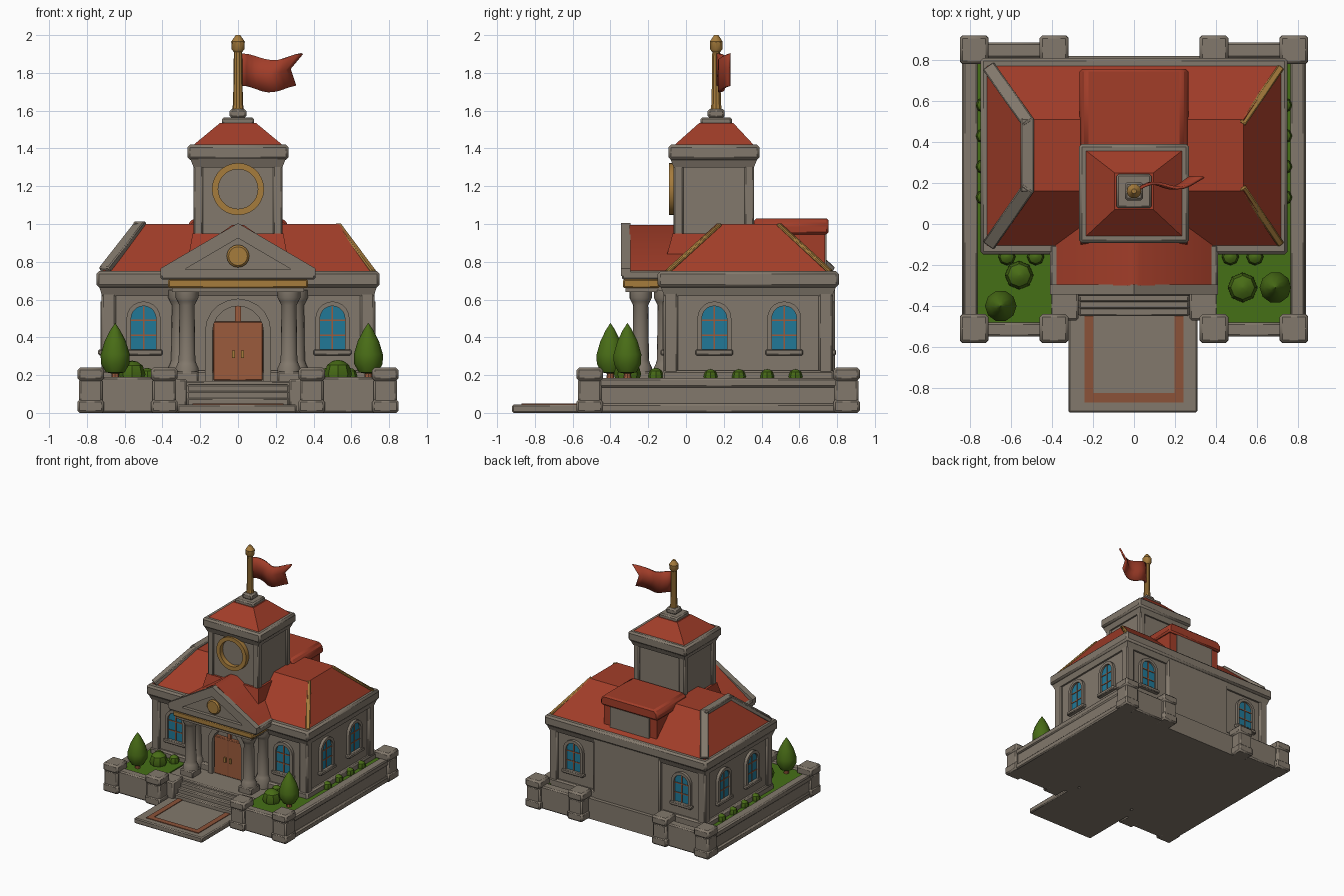
import bpy, bmesh, math
from mathutils import Matrix, Vector


def material(name, r, g, b):
    m = bpy.data.materials.new(name)
    m.diffuse_color = (r, g, b, 1)
    return m


STONE = material("grey stone", 0.225, 0.19, 0.15)
RED = material("roof red", 0.36, 0.047, 0.022)
GRASS = material("grass green", 0.06, 0.16, 0.008)
LEAF = material("leaf green", 0.065, 0.15, 0.008)
BLUE = material("window blue", 0.015, 0.19, 0.31)
GOLD = material("gold", 0.38, 0.2, 0.045)
WOOD = material("door brown", 0.33, 0.105, 0.045)
BRICK = material("border brown", 0.26, 0.085, 0.04)


def make(name, bm, mat, bevel=0, M=None, angle=35):
    bmesh.ops.recalc_face_normals(bm, faces=bm.faces)
    if M:
        bm.transform(M)
    me = bpy.data.meshes.new(name)
    bm.to_mesh(me)
    bm.free()
    me.materials.append(mat)
    me.shade_smooth()
    me.set_sharp_from_angle(angle=math.radians(angle))
    ob = bpy.data.objects.new(name, me)
    bpy.context.collection.objects.link(ob)
    if bevel:
        b = ob.modifiers.new("soft edges", 'BEVEL')
        b.width, b.segments = bevel, 1
    return ob


def loft(name, loops, mat, bevel=0, M=None, cyclic=False):
    """Skin equal-length point loops; cap the ends unless cyclic."""
    bm = bmesh.new()
    vs = [[bm.verts.new(p) for p in lp] for lp in loops]
    n = len(vs[0])
    pairs = list(zip(vs, vs[1:])) + ([(vs[-1], vs[0])] if cyclic else [])
    for a, b in pairs:
        for i in range(n):
            bm.faces.new((a[i], a[(i + 1) % n], b[(i + 1) % n], b[i]))
    if not cyclic:
        bm.faces.new(vs[0])
        bm.faces.new(vs[-1])
    return make(name, bm, mat, bevel, M)


def rect(x0, x1, y0, y1, z):
    return [(x0, y0, z), (x1, y0, z), (x1, y1, z), (x0, y1, z)]


def frustum(name, r0, z0, r1, z1, mat, bevel=0, M=None):
    return loft(name, [rect(*r0, z0), rect(*r1, z1)], mat, bevel, M)


def box(name, x0, x1, y0, y1, z0, z1, mat=STONE, bevel=0, M=None):
    return frustum(name, (x0, x1, y0, y1), z0, (x0, x1, y0, y1), z1, mat, bevel, M)


def prism(name, pts, y0, y1, mat, bevel=0, M=None):
    return loft(name, [[(x, y, z) for x, z in pts] for y in (y0, y1)], mat, bevel, M)


def frame(name, outer, inner, y0, y1, mat, M=None):
    loops = [[(x, y, z) for x, z in pts] for pts, y in
             ((outer, y1), (outer, y0), (inner, y0), (inner, y1))]
    return loft(name, loops, mat, 0, M, cyclic=True)


def lathe(name, profile, n, loc, mat):
    loops = [[(max(r, 0.001) * math.cos(2 * math.pi * i / n),
               max(r, 0.001) * math.sin(2 * math.pi * i / n), z) for i in range(n)] for r, z in profile]
    return loft(name, loops, mat, 0, Matrix.Translation(loc))


def beam(name, p, q, w, h, mat):
    p, q = Vector(p), Vector(q)
    d = q - p
    M = Matrix.Translation((p + q) / 2) @ d.to_track_quat('X', 'Z').to_matrix().to_4x4()
    s = d.length / 2 + 0.015
    return box(name, -s, s, -w / 2, w / 2, -h / 2, h / 2, mat, 0.006, M)


def arch(w, z0, zs, n=10):
    return [(-w, z0), (w, z0)] + [(w * math.cos(math.pi * i / n), zs + w * math.sin(math.pi * i / n))
                                  for i in range(n + 1)]


def circle(r, cz, n=28):
    return [(r * math.cos(2 * math.pi * i / n), cz + r * math.sin(2 * math.pi * i / n)) for i in range(n)]


# Ground platform, porch, steps and path
box("platform", -0.78, 0.78, -0.12, 0.82, 0, 0.17)
box("porch_floor", -0.36, 0.36, -0.35, -0.1, 0, 0.17, STONE, 0.008)
for i in range(3):
    box("step", -0.27, 0.27, -0.45 + 0.035 * i, -0.3, 0, 0.08 + 0.035 * i, STONE, 0.008)
box("path", -0.32, 0.31, -0.92, -0.36, 0, 0.045, STONE, 0.008)
for s in (-1, 1):
    box("path_border_side", s * 0.22 - 0.022, s * 0.22 + 0.022, -0.87, -0.45, 0.04, 0.05, BRICK)
box("path_border_front", -0.242, 0.242, -0.87, -0.825, 0.04, 0.0505, BRICK)

# Gardens, low walls and posts, mirrored left and right
for s in (-1, 1):
    def sbox(name, a, b, *rest):
        box(name, min(s * a, s * b), max(s * a, s * b), *rest)
    sbox("garden_bed", 0.34, 0.78, -0.5, -0.1, 0, 0.17)
    sbox("garden_grass", 0.40, 0.78, -0.5, -0.1, 0.168, 0.178, GRASS)
    sbox("side_grass", 0.70, 0.78, -0.1, 0.8, 0.168, 0.178, GRASS)
    sbox("stair_wall", 0.27, 0.41, -0.47, -0.33, 0, 0.18, STONE, 0.01)
    sbox("side_wall", 0.765, 0.825, -0.5, 0.85, 0, 0.17, STONE, 0.01)
    sbox("side_wall_cap", 0.76, 0.835, -0.5, 0.85, 0.135, 0.185, STONE, 0.01)
    sbox("side_wall_foot", 0.76, 0.84, -0.5, 0.85, 0, 0.05, STONE, 0.01)
    for y0, y1, nm in ((-0.55, -0.48, "front"), (0.81, 0.885, "back")):
        sbox(nm + "_wall", 0.44, 0.73, y0, y1, 0, 0.19, STONE, 0.01)
    for y in (-0.51, 0.85):
        for x in (0.39, 0.78):
            sbox("post", x - 0.063, x + 0.063, y - 0.063, y + 0.063, 0, 0.18, STONE, 0.012)
            sbox("post_cap", x - 0.07, x + 0.07, y - 0.07, y + 0.07, 0.17, 0.24, STONE, 0.014)
            sbox("post_foot", x - 0.07, x + 0.07, y - 0.07, y + 0.07, 0, 0.07, STONE, 0.012)

# Main hall with corner pilasters and cornice
box("hall", -0.705, 0.705, -0.10, 0.76, 0.1, 0.72)
box("hall_plinth", -0.73, 0.73, -0.125, 0.785, 0.1, 0.225, STONE, 0.012)
for x in (-0.685, 0.685):
    for y in (-0.08, 0.74):
        box("corner_pilaster", x - 0.038, x + 0.038, y - 0.038, y + 0.038, 0.17, 0.7, STONE, 0.01)
frustum("cornice_lower", (-0.72, 0.72, -0.115, 0.775), 0.62, (-0.735, 0.735, -0.135, 0.795), 0.67, STONE)
box("cornice", -0.75, 0.75, -0.15, 0.81, 0.665, 0.75, STONE, 0.015)
box("back_panel", -0.31, 0.31, 0.74, 0.79, 0, 0.68, STONE, 0.012)

# Hipped roof and hip trims
frustum("hall_roof", (-0.72, 0.72, -0.11, 0.775), 0.745, (-0.535, 0.535, 0.16, 0.51), 1.0, RED)
left = [(-0.70, -0.09, 0.765), (-0.52, 0.17, 0.995), (-0.52, 0.5, 0.995), (-0.70, 0.755, 0.765)]
for p, q in zip(left, left[1:]):
    beam("left_roof_trim", p, q, 0.065, 0.035, STONE)
for y0, y1 in ((-0.09, 0.17), (0.755, 0.5)):
    beam("right_roof_trim", (0.71, y0, 0.755), (0.535, y1, 0.99), 0.035, 0.02, GOLD)

# Back dormer
box("dormer", -0.245, 0.245, 0.38, 0.735, 0.76, 0.97, RED)
prism("dormer_roof", [(-0.265, 0.945), (0.265, 0.945), (0.265, 1.0), (0.235, 1.03), (-0.235, 1.03), (-0.265, 1.0)],
      0.36, 0.755, RED, 0.012)
box("dormer_panel", -0.18, 0.18, 0.7, 0.745, 0.75, 0.945)

# Portico: entablature, pediment, roof, columns
box("portico_beam", -0.35, 0.35, -0.32, -0.1, 0.64, 0.69)
box("gold_band", -0.37, 0.37, -0.333, -0.14, 0.66, 0.708, GOLD, 0.008)
box("portico_cornice", -0.41, 0.41, -0.34, -0.1, 0.705, 0.755, STONE, 0.01)
prism("portico_roof", [(-0.385, 0.75), (0.385, 0.75), (0.03, 0.995), (-0.03, 0.995)], -0.30, 0.12, RED)
prism("pediment_face", [(-0.36, 0.75), (0.36, 0.75), (0, 0.97)], -0.315, -0.29, STONE)
frame("pediment_frame", [(-0.41, 0.725), (0.41, 0.725), (0.41, 0.765), (0, 1.005), (-0.41, 0.765)],
      [(-0.28, 0.758), (0.28, 0.758), (0.27, 0.767), (0, 0.925), (-0.27, 0.767)], -0.343, -0.295, STONE)
prism("pediment_medallion", circle(0.06, 0.83, 16), -0.335, -0.3, GOLD, 0.01)
column = [(0.06, 0.17), (0.06, 0.24), (0.05, 0.26), (0.044, 0.28), (0.04, 0.57), (0.05, 0.59), (0.06, 0.61), (0.06, 0.65)]
for s in (-1, 1):
    lathe("column", column, 16, (s * 0.27, -0.24, 0), STONE)
    box("column_base", s * 0.27 - 0.06, s * 0.27 + 0.06, -0.3, -0.18, 0.16, 0.22, STONE, 0.008)
    lathe("wall_column", column, 16, (s * 0.31, -0.11, 0), STONE)

# Doorway
frame("door_arch", arch(0.175, 0.17, 0.43), arch(0.135, 0.17, 0.43), -0.15, -0.09, STONE)
box("door", -0.132, 0.132, -0.13, -0.09, 0.17, 0.485, WOOD, 0.006)
box("door_seam", -0.004, 0.004, -0.133, -0.125, 0.18, 0.475, BRICK)
box("fanlight_bar", -0.015, 0.015, -0.12, -0.09, 0.48, 0.57, WOOD)
for x in (-0.025, 0.025):
    box("door_handle", x - 0.008, x + 0.008, -0.142, -0.125, 0.29, 0.33, GOLD)

# Arched windows on all four sides
for x, y, turn in ((-0.5, -0.10, 0), (0.5, -0.10, 0), (-0.5, 0.76, 180), (0.5, 0.76, 180),
                   (0.705, 0.15, 90), (0.705, 0.52, 90), (-0.705, 0.15, -90), (-0.705, 0.52, -90)):
    M = Matrix.Translation((x, y, 0)) @ Matrix.Rotation(math.radians(turn), 4, 'Z')
    prism("window_glass", arch(0.068, 0.33, 0.5), -0.008, 0.001, BLUE, 0, M)
    frame("window_frame", arch(0.09, 0.32, 0.5), arch(0.066, 0.335, 0.5), -0.024, 0.005, STONE, M)
    box("window_sill", -0.1, 0.1, -0.035, 0.005, 0.305, 0.335, STONE, 0.006, M)
    box("window_bar_upright", -0.004, 0.004, -0.013, -0.005, 0.335, 0.562, WOOD, 0, M)
    for z in (0.41, 0.49):
        box("window_bar_cross", -0.066, 0.066, -0.0125, -0.005, z - 0.004, z + 0.004, WOOD, 0, M)

# Clock tower
frustum("tower_skirt", (-0.26, 0.26, -0.10, 0.39), 0.84, (-0.24, 0.24, -0.07, 0.365), 0.95, RED)
box("tower", -0.222, 0.222, -0.052, 0.347, 0.85, 1.36)
for x in (-0.21, 0.21):
    for y in (-0.04, 0.335):
        box("tower_pilaster", x - 0.026, x + 0.026, y - 0.026, y + 0.026, 0.9, 1.36, STONE, 0.008)
frustum("tower_moulding", (-0.235, 0.235, -0.065, 0.36), 1.3, (-0.255, 0.255, -0.085, 0.38), 1.35, STONE)
box("tower_cornice", -0.268, 0.268, -0.093, 0.39, 1.34, 1.42, STONE, 0.014)
frustum("tower_roof", (-0.24, 0.24, -0.065, 0.362), 1.415, (-0.095, 0.095, 0.07, 0.25), 1.535, RED)
frame("clock_ring", circle(0.138, 1.185), circle(0.105, 1.185), -0.09, -0.045, GOLD)
box("roof_cap", -0.085, 0.085, 0.077, 0.243, 1.525, 1.565, STONE, 0.01)
box("pole_socket", -0.045, 0.045, 0.115, 0.205, 1.56, 1.61, STONE, 0.012)

# Flagpole and swallow-tailed flag
lathe("flagpole", [(0.032, 1.6), (0.026, 1.64), (0.022, 1.91), (0.034, 1.925), (0.036, 1.965), (0.012, 2.0)],
      10, (0, 0.16, 0), GOLD)
bm = bmesh.new()
cols = []
for i in range(11):
    t = i / 10
    y = 0.165 + 0.05 * t + 0.022 * math.sin(t * 7)
    lift = 0.018 * math.sin(t * 6 + 1.5)
    cols.append([bm.verts.new((0.015 + w * t, y, z + lift)) for w, z in
                 ((0.325, 1.885), (0.26, 1.805), (0.29, 1.715))])
for a, b in zip(cols, cols[1:]):
    for j in range(2):
        bm.faces.new((a[j], b[j], b[j + 1], a[j + 1]))
flag = make("flag", bm, RED, angle=60)
thick = flag.modifiers.new("thickness", 'SOLIDIFY')
thick.thickness, thick.offset = 0.014, 0

# Trees and bushes
for x, y in ((-0.65, -0.40), (0.69, -0.31)):
    lathe("tree_trunk", [(0.022, 0.17), (0.016, 0.24)], 8, (x, y, 0), WOOD)
    lathe("tree_crown", [(0.0, 0.205), (0.05, 0.215), (0.076, 0.26), (0.077, 0.31), (0.056, 0.38), (0.025, 0.44),
                         (0, 0.475)], 10, (x, y, 0), LEAF)
bushes = [(-0.56, -0.25, 0.07), (0.53, -0.31, 0.073)]
bushes += [(x, -0.16, 0.042) for x in (-0.62, -0.48, 0.47, 0.59)]
bushes += [(s * 0.735, y, 0.037) for s in (-1, 1) for y in (0.13, 0.28, 0.43, 0.58)]
for x, y, r in bushes:
    lathe("bush", [(r * 0.8, 0.165), (r, 0.18 + 0.35 * r), (r * 0.8, 0.18 + r), (r * 0.4, 0.18 + 1.3 * r),
                   (0, 0.18 + 1.38 * r)], 8, (x, y, 0), LEAF)
